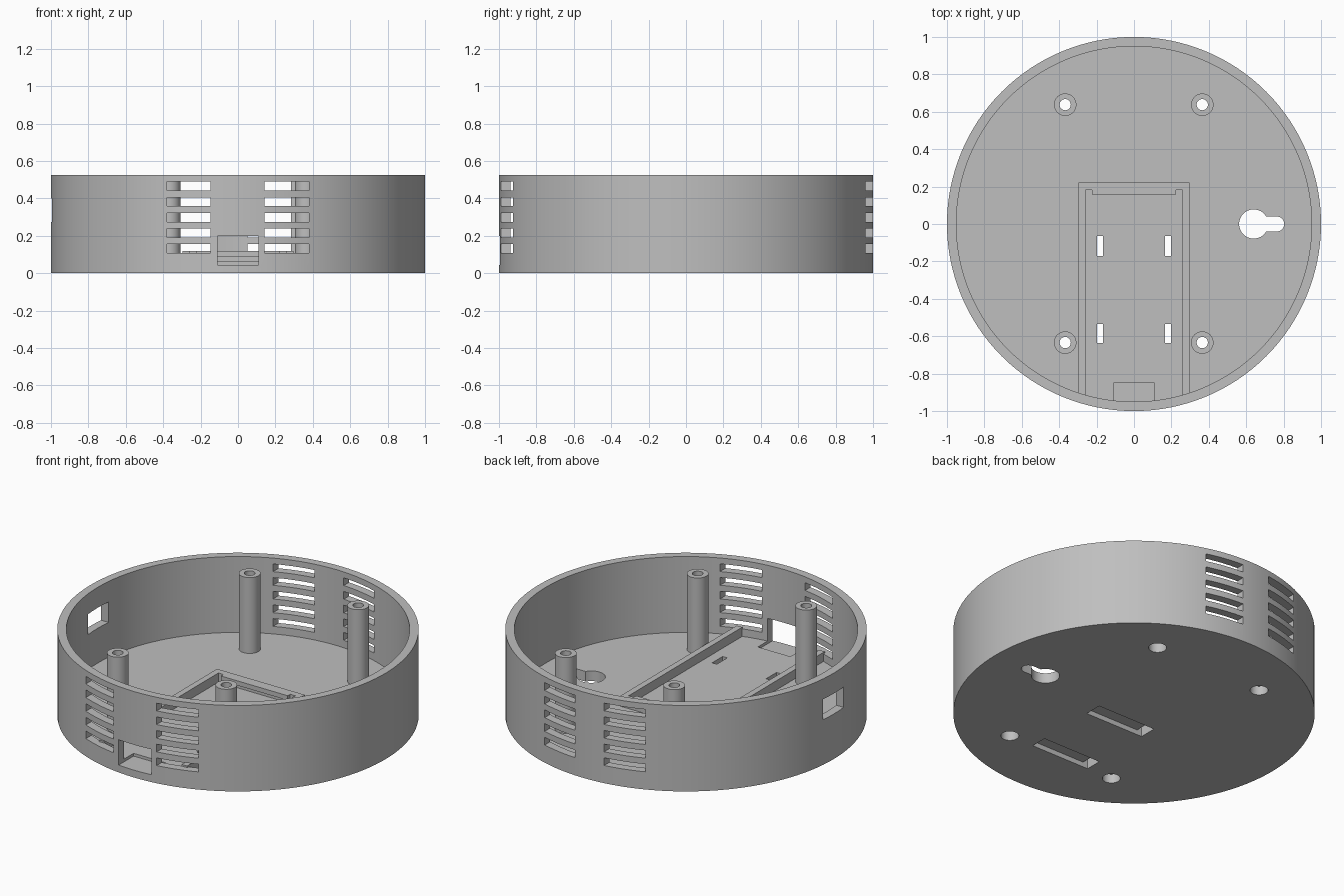
import bpy, bmesh, math

if "Cube" in bpy.data.objects:
    bpy.data.objects.remove(bpy.data.objects["Cube"])

grey = bpy.data.materials.new("plain grey")
grey.diffuse_color = (0.52, 0.52, 0.52, 1)
grey.use_nodes = True
grey.node_tree.nodes["Principled BSDF"].inputs["Base Color"].default_value = grey.diffuse_color

R, INNER, H, FLOOR = 1.0, 0.95, 0.525, 0.062


def finish(name, bm):
    bmesh.ops.recalc_face_normals(bm, faces=bm.faces)
    me = bpy.data.meshes.new(name)
    bm.to_mesh(me)
    bm.free()
    me.materials.append(grey)
    ob = bpy.data.objects.new(name, me)
    bpy.context.collection.objects.link(ob)
    return ob


def box(name, x0, x1, y0, y1, z0, z1):
    bm = bmesh.new()
    bmesh.ops.create_cube(bm, size=1)
    for v in bm.verts:
        v.co = ((x0 + x1) / 2 + v.co.x * (x1 - x0),
                (y0 + y1) / 2 + v.co.y * (y1 - y0),
                (z0 + z1) / 2 + v.co.z * (z1 - z0))
    return finish(name, bm)


def prism(name, outline, z0, z1):
    bm = bmesh.new()
    face = bm.faces.new([bm.verts.new((x, y, z0)) for x, y in outline])
    top = bmesh.ops.extrude_face_region(bm, geom=[face])["geom"]
    for v in top:
        if isinstance(v, bmesh.types.BMVert):
            v.co.z = z1
    return finish(name, bm)


def arc(cx, cy, r, a0, a1, n):
    return [(cx + r * math.cos(a0 + (a1 - a0) * i / n),
             cy + r * math.sin(a0 + (a1 - a0) * i / n)) for i in range(n + 1)]


def disc(cx, cy, r, n):
    return arc(cx, cy, r, 0, 2 * math.pi, n)[:-1]


def cut(target, cutter):
    mod = target.modifiers.new("cut", 'BOOLEAN')
    mod.operation = 'DIFFERENCE'
    mod.solver = 'EXACT'
    mod.object = cutter
    bpy.context.view_layer.objects.active = target
    bpy.ops.object.modifier_apply(modifier=mod.name)
    bpy.data.objects.remove(cutter)


def smooth(ob):
    bpy.ops.object.select_all(action='DESELECT')
    ob.select_set(True)
    bpy.context.view_layer.objects.active = ob
    bpy.ops.object.shade_smooth_by_angle(angle=math.radians(30))


# Round open tray
tray = prism("round_tray", disc(0, 0, R, 128), 0, H)
cut(tray, prism("cavity", disc(0, 0, INNER, 128), FLOOR, H + 0.1))

# Vent slots, five rows in two groups at the front and two at the back
for row in range(5):
    z = 0.108 + 0.0835 * row
    for x0, x1, y0, y1 in ((-0.38, -0.147, -1.1, -0.8), (0.143, 0.38, -1.1, -0.8),
                           (-0.375, -0.14, 0.8, 1.1), (0.05, 0.283, 0.8, 1.1)):
        cut(tray, box("slot", x0, x1, y0, y1, z, z + 0.047))

# Front port opening with shallow floor pocket, and side window
cut(tray, box("port", -0.11, 0.11, -1.1, -0.85, 0.045, 0.2))
cut(tray, box("window", -1.1, -0.8, -0.1, 0.1, 0.275, 0.4))

# Keyhole for hanging
t = math.asin(0.04 / 0.078)
cut(tray, prism("keyhole", arc(0.64, 0, 0.078, t, 2 * math.pi - t, 40)
                + arc(0.763, 0, 0.04, -math.pi / 2, math.pi / 2, 16), -0.1, 0.2))

# Strap holes joined by channels under the floor
for y0, y1 in ((-0.171, -0.064), (-0.636, -0.535)):
    for x0, x1 in ((-0.198, -0.166), (0.166, 0.198)):
        cut(tray, box("strap_hole", x0, x1, y0, y1, -0.1, 0.2))
    cut(tray, box("strap_channel", -0.198, 0.198, y0, y1, -0.1, 0.03))

# Screw posts with through holes and wider recesses below
for i, (x, y) in enumerate(((-0.368, 0.638), (0.365, 0.638), (-0.368, -0.634), (0.365, -0.634))):
    cut(tray, prism("recess", disc(x, y, 0.05, 32), -0.1, 0.2))
    post = prism("screw_post_%d" % (i + 1), disc(x, y, 0.06, 40), 0.055, H)
    cut(post, prism("bore", disc(x, y, 0.03, 32), -0.1, H + 0.1))
    smooth(post)
smooth(tray)

# Board holder: two rails, an end stop and its overhanging lip
box("left_rail", -0.297, -0.26, -0.915, 0.2, 0.055, 0.118)
box("right_rail", 0.26, 0.297, -0.915, 0.2, 0.055, 0.118)
box("end_stop", -0.297, 0.297, 0.182, 0.222, 0.055, 0.118)
box("end_lip", -0.225, 0.225, 0.158, 0.19, 0.09, 0.118)
